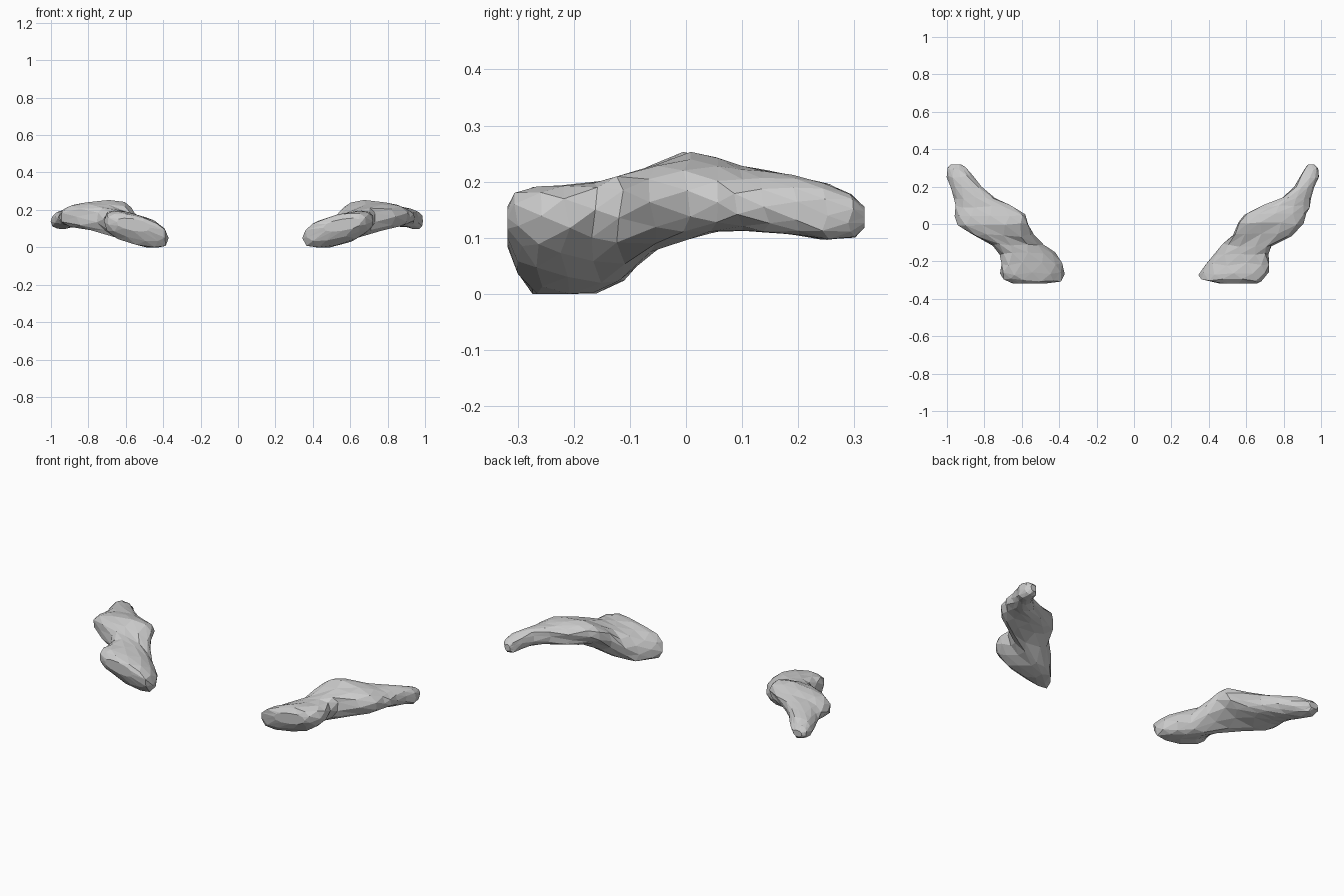
import bpy, bmesh, math, random

random.seed(4)
SIDES = 12

# Slices from front to back:
# y, right inner x, right outer x, left inner x, left outer x, z low, z high, rise of outer edge
SLICES = [
    (-0.318, 0.46, 0.66, 0.47, 0.65, 0.085, 0.155, 0.015),
    (-0.300, 0.36, 0.69, 0.39, 0.70, 0.035, 0.178, 0.035),
    (-0.265, 0.345, 0.72, 0.37, 0.72, 0.000, 0.188, 0.045),
    (-0.215, 0.375, 0.725, 0.38, 0.71, 0.000, 0.190, 0.050),
    (-0.160, 0.42, 0.715, 0.42, 0.715, 0.005, 0.195, 0.050),
    (-0.115, 0.47, 0.74, 0.475, 0.755, 0.025, 0.208, 0.045),
    (-0.060, 0.525, 0.84, 0.535, 0.86, 0.075, 0.232, 0.010),
    (0.000, 0.555, 0.91, 0.56, 0.945, 0.100, 0.250, -0.015),
    (0.050, 0.59, 0.925, 0.58, 0.955, 0.110, 0.245, -0.015),
    (0.095, 0.69, 0.94, 0.66, 0.955, 0.112, 0.228, -0.010),
    (0.140, 0.79, 0.945, 0.74, 0.96, 0.110, 0.220, -0.010),
    (0.195, 0.855, 0.965, 0.81, 0.98, 0.105, 0.210, -0.010),
    (0.250, 0.89, 0.99, 0.86, 1.0, 0.097, 0.198, -0.008),
    (0.295, 0.91, 0.985, 0.90, 0.998, 0.100, 0.178, 0.0),
    (0.318, 0.93, 0.965, 0.925, 0.98, 0.118, 0.155, 0.0),
]


def soft(v, power=0.85):
    return math.copysign(abs(v) ** power, v)


def limb(name, side):
    bm = bmesh.new()
    rings = []
    for k, s in enumerate(SLICES):
        y, zlo, zhi, tilt = s[0], s[5], s[6], s[7]
        xin, xout = (s[1], s[2]) if side > 0 else (s[3], s[4])
        cx, rx = (xin + xout) / 2, (xout - xin) / 2
        cz, half = (zlo + zhi) / 2, (zhi - zlo) / 2
        rz = math.sqrt(half ** 2 - tilt ** 2)
        inner = 0 < k < len(SLICES) - 1
        ring = []
        for i in range(SIDES):
            a = 2 * math.pi * (i + 0.5 * (k % 2)) / SIDES
            c, d = soft(math.cos(a)), soft(math.sin(a))
            dy = random.uniform(-0.009, 0.009) if inner else 0
            j = random.uniform(0.97, 1.03)
            z = max(0, cz + rz * d * j + tilt * c)
            ring.append(bm.verts.new((side * (cx + rx * c * j), y + dy, z)))
        rings.append(ring)
    # staggered triangles between neighbouring slices
    for k in range(len(rings) - 1):
        a, b = rings[k], rings[k + 1]
        for i in range(SIDES):
            n = (i + 1) % SIDES
            if k % 2 == 0:
                bm.faces.new((a[i], a[n], b[i]))
                bm.faces.new((a[n], b[n], b[i]))
            else:
                bm.faces.new((a[i], a[n], b[n]))
                bm.faces.new((a[i], b[n], b[i]))
    # blunt ends
    bm.faces.new(rings[0])
    bm.faces.new(rings[-1])
    bmesh.ops.recalc_face_normals(bm, faces=bm.faces)
    mesh = bpy.data.meshes.new(name)
    bm.to_mesh(mesh)
    bm.free()
    bpy.context.collection.objects.link(bpy.data.objects.new(name, mesh))


limb("right_foot_lobe", 1)
limb("left_foot_lobe", -1)
